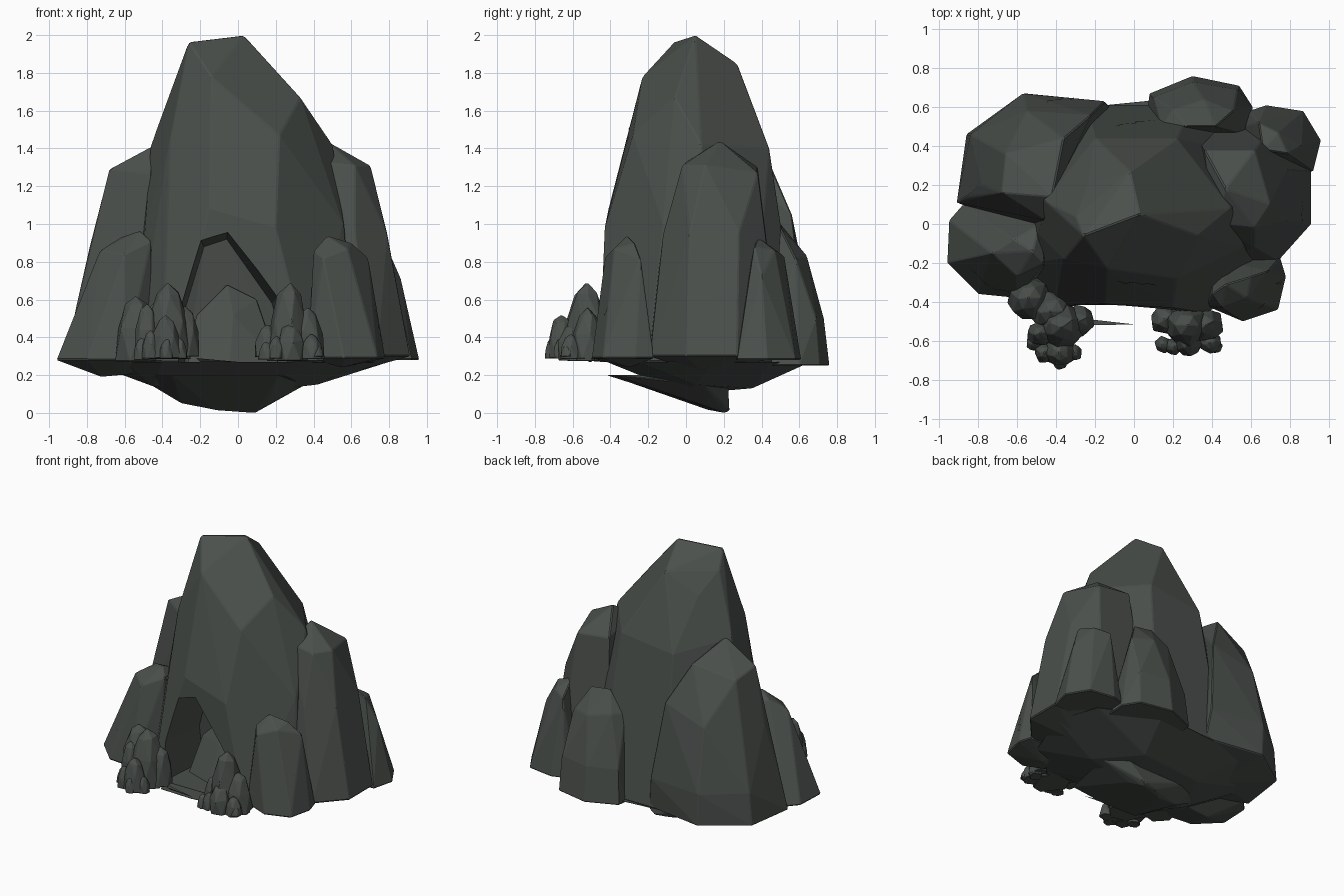
import bpy, bmesh, math, random
from mathutils import Vector
from mathutils.bvhtree import BVHTree

random.seed(4)

STONE = bpy.data.materials.new("dark green grey stone")
STONE.diffuse_color = (0.070, 0.080, 0.072, 1)
rocks = []


def hull(name, pts, bevel=0.006):
    """Faceted boulder: convex hull of a few corner points, edges lightly worn."""
    bm = bmesh.new()
    for p in pts:
        bm.verts.new(p)
    res = bmesh.ops.convex_hull(bm, input=bm.verts)
    junk = [v for v in res["geom_interior"] if isinstance(v, bmesh.types.BMVert)]
    bmesh.ops.delete(bm, geom=junk, context='VERTS')
    bmesh.ops.dissolve_limit(bm, angle_limit=math.radians(4), verts=bm.verts, edges=bm.edges)
    bmesh.ops.recalc_face_normals(bm, faces=bm.faces)
    me = bpy.data.meshes.new(name)
    bm.to_mesh(me)
    bm.free()
    ob = bpy.data.objects.new(name, me)
    bpy.context.collection.objects.link(ob)
    me.materials.append(STONE)
    if bevel:
        b = ob.modifiers.new("worn edges", 'BEVEL')
        b.width, b.segments, b.limit_method = bevel, 1, 'ANGLE'
        b.angle_limit = math.radians(15)
    rocks.append(ob)
    return ob


def ring(z, *xy):
    return [(x, y, z) for x, y in xy]


# tall central spire
spire = hull("central_spire", [
    (-0.26, -0.06, 1.965), (0.03, 0.05, 2.0), (-0.30, 0.04, 1.84), (-0.24, 0.2, 1.70), (-0.02, 0.27, 1.85),
    (-0.14, -0.23, 1.78), (0.33, -0.06, 1.67), (0.22, -0.28, 1.47), (-0.36, -0.18, 1.45),
    (-0.46, 0.12, 1.42), (0.50, 0.08, 1.42), (0.22, 0.44, 1.40), (-0.2, 0.44, 1.35),
    (-0.36, -0.27, 1.07), (-0.15, -0.41, 1.08), (-0.49, -0.05, 1.0), (0.2, -0.43, 0.98), (0.56, -0.12, 1.0)]
    + ring(0.27, (-0.55, -0.2), (-0.4, -0.42), (0.38, -0.46), (0.62, -0.2),
           (0.65, 0.35), (0.3, 0.61), (-0.25, 0.61), (-0.6, 0.3)))

# cave opening cut into the front of the spire
cutter = hull("cave_cutter", ring(0.2, (-0.34, -0.7), (0.33, -0.7), (0.28, 0.0), (-0.28, 0.0)) + [
    (-0.31, -0.7, 0.6), (-0.21, -0.7, 0.94), (-0.05, -0.7, 0.985), (0.23, -0.7, 0.63),
    (-0.06, -0.08, 0.92), (-0.18, -0.08, 0.88), (0.18, -0.05, 0.58), (-0.28, -0.05, 0.55)], 0)
rocks.remove(cutter)
cutter.hide_render = True
cutter.display_type = 'WIRE'
cut = spire.modifiers.new("cave", 'BOOLEAN')
cut.operation, cut.object, cut.solver = 'DIFFERENCE', cutter, 'EXACT'

# low boulder lying inside the cave
hull("cave_back_boulder", [(-0.06, -0.08, 0.68), (0.10, -0.08, 0.6), (-0.22, -0.1, 0.52),
     (-0.03, -0.18, 0.52), (0.02, 0.1, 0.62)]
     + ring(0.25, (-0.27, -0.2), (-0.05, -0.28), (0.22, -0.2), (0.2, 0.1), (-0.25, 0.1)))

# tall shoulder at the back left
hull("back_left_shoulder", [
    (-0.42, 0.14, 1.43), (-0.68, 0.16, 1.29), (-0.66, 0.36, 1.25), (-0.36, 0.44, 1.33),
    (-0.46, 0.02, 1.27), (-0.22, 0.56, 1.05), (-0.55, 0.58, 0.95), (-0.78, 0.2, 0.9)]
    + ring(0.5, (-0.87, 0.14), (-0.84, 0.46), (-0.57, 0.67), (-0.15, 0.63), (-0.5, -0.04))
    + ring(0.27, (-0.91, 0.11), (-0.86, 0.46), (-0.56, 0.67), (-0.12, 0.6), (-0.5, -0.05))
    + [(-0.5, 0.3, 0.2)])

# tall shoulder on the right
hull("right_shoulder", [
    (0.47, 0.18, 1.44), (0.70, 0.10, 1.31), (0.62, 0.38, 1.27), (0.36, 0.38, 1.30),
    (0.41, 0.0, 1.33), (0.62, -0.02, 1.31)]
    + ring(0.95, (0.79, 0.02), (0.79, 0.28), (0.62, -0.12), (0.6, 0.42))
    + ring(0.3, (0.91, 0.0), (0.91, 0.27), (0.74, -0.19), (0.45, -0.2), (0.7, 0.5), (0.3, 0.5))
    + [(0.55, 0.1, 0.2)])

# lower buttress boulders around the base
hull("front_left_buttress", [
    (-0.52, -0.14, 0.965), (-0.46, -0.2, 0.91), (-0.62, -0.08, 0.93), (-0.73, -0.15, 0.86),
    (-0.6, -0.27, 0.84), (-0.48, 0.0, 0.9), (-0.85, -0.1, 0.56)]
    + ring(0.28, (-0.95, 0.02), (-0.96, -0.2), (-0.8, -0.36), (-0.6, -0.38), (-0.46, -0.24), (-0.88, 0.1), (-0.45, 0.05))
    + [(-0.72, -0.1, 0.19), (-0.5, -0.1, 0.21)])
hull("front_right_buttress", [
    (0.47, -0.31, 0.94), (0.60, -0.27, 0.90), (0.58, -0.38, 0.87), (0.40, -0.36, 0.86),
    (0.69, -0.24, 0.82), (0.45, -0.43, 0.82)]
    + ring(0.29, (0.37, -0.42), (0.56, -0.5), (0.74, -0.44), (0.78, -0.27), (0.75, -0.17), (0.4, -0.18))
    + [(0.55, -0.3, 0.24)])
hull("back_buttress", [
    (0.27, 0.5, 1.0), (0.42, 0.5, 0.98), (0.2, 0.59, 0.86), (0.36, 0.64, 0.83), (0.51, 0.58, 0.82), (0.14, 0.5, 0.85)]
    + ring(0.5, (0.1, 0.65), (0.3, 0.73), (0.53, 0.69))
    + ring(0.25, (0.07, 0.6), (0.08, 0.67), (0.3, 0.76), (0.54, 0.71), (0.61, 0.6), (0.6, 0.45), (0.1, 0.45)))
hull("back_right_buttress", [
    (0.66, 0.38, 0.93), (0.74, 0.47, 0.86), (0.79, 0.36, 0.88), (0.64, 0.52, 0.83), (0.86, 0.40, 0.72)]
    + ring(0.28, (0.55, 0.5), (0.59, 0.58), (0.68, 0.61), (0.87, 0.58), (0.96, 0.43), (0.92, 0.27), (0.55, 0.25)))

# shallow overhanging underside, and the keel of broken rock below the cave
hull("underside_slab", ring(0.27, (-0.6, -0.3), (-0.4, -0.42), (0.0, -0.40), (0.4, -0.42), (0.65, -0.25),
     (0.8, 0.15), (0.7, 0.45), (0.3, 0.66), (-0.5, 0.58), (-0.8, 0.3))
     + [(-0.3, 0.3, 0.13), (0.2, 0.35, 0.13), (0.42, 0.05, 0.15), (-0.45, -0.05, 0.14), (0.0, 0.0, 0.10)])
hull("underside_keel", ring(0.2, (-0.35, -0.41), (-0.1, -0.42), (0.22, -0.38), (-0.55, 0.0), (0.3, 0.22), (-0.4, 0.2))
     + [(-0.3, 0.08, 0.05), (-0.12, 0.12, 0.015), (-0.02, 0.2, 0.008), (0.09, 0.2, 0.0),
        (0.10, 0.23, 0.01), (0.15, 0.12, 0.04), (0.36, 0.1, 0.15), (-0.1, -0.12, 0.10)])
hull("threshold_sliver", [(-0.22, -0.52, 0.29), (0.0, -0.515, 0.27), (-0.22, -0.49, 0.29), (-0.2, -0.5, 0.27)], 0)


# clusters of small stones either side of the cave
def pebble(name, x, y, r, top):
    a0 = random.random()
    base = 0.28 + random.uniform(-0.01, 0.02)
    pts = [(x + random.uniform(-.1, .1) * r, y, top)]
    h = top - base
    for f, k in ((0, 1.0), (0.5, 0.88), (0.85, 0.52)):
        for i in range(6):
            a = a0 + f + i * math.tau / 6
            q = r * k * random.uniform(0.9, 1.08)
            pts.append((x + q * math.cos(a), y + q * math.sin(a), base + h * f * random.uniform(.94, 1.04)))
    hull(name, pts, 0.003)


left = [(-0.54, -0.38, .12, .62), (-0.37, -0.53, .125, .69), (-0.28, -0.50, .085, .57),
        (-0.48, -0.56, .07, .58), (-0.38, -0.66, .085, .52), (-0.46, -0.66, .055, .44),
        (-0.51, -0.61, .045, .40), (-0.31, -0.66, .045, .40), (-0.38, -0.71, .04, .40), (-0.42, -0.45, .12, .6)]
right = [(0.27, -0.52, .115, .69), (0.37, -0.52, .09, .56), (0.16, -0.49, .08, .47),
         (0.28, -0.60, .085, .48), (0.39, -0.61, .06, .42), (0.15, -0.62, .045, .38),
         (0.20, -0.63, .045, .41), (0.42, -0.63, .035, .36), (0.41, -0.53, .05, .42), (0.26, -0.44, .10, .5)]
for side, stones in (("left", left), ("right", right)):
    for i, s in enumerate(stones):
        pebble(f"{side}_small_stone_{i + 1}", *s)

# hairline cracks, thin ribbons laid on the rock faces
dg = bpy.context.evaluated_depsgraph_get()
trees = [BVHTree.FromObject(o, dg) for o in rocks]


def crack(name, start, end, view, width=0.012):
    start, end, view = Vector(start), Vector(end), Vector(view).normalized()
    side = (end - start).cross(view).normalized()
    n, rows = 9, []
    for i in range(n):
        t = i / (n - 1)
        c = start.lerp(end, t) + side * random.uniform(-0.022, 0.022)
        w = width * math.sin(math.pi * (0.04 + 0.92 * t)) * random.uniform(0.5, 1)
        row = []
        for s in (-1, 1):
            o = c + side * w * s / 2 - view * 3
            hits = [h for h in (tr.ray_cast(o, view) for tr in trees) if h[0]]
            if hits:
                row.append(min(hits, key=lambda h: h[3])[0] - view * 0.004)
        if len(row) == 2:
            rows.append(row)
    me = bpy.data.meshes.new(name)
    me.from_pydata([p for r in rows for p in r], [],
                   [(2 * i, 2 * i + 1, 2 * i + 3, 2 * i + 2) for i in range(len(rows) - 1)
                    if (rows[i][0] - rows[i + 1][0]).length < 0.12])
    me.materials.append(STONE)
    bpy.context.collection.objects.link(bpy.data.objects.new(name, me))


F, R, B = (0, 1, 0), (-1, 0, 0), (0, -1, 0)
crack("crack_spire_front", (-0.09, 0, 1.55), (0.12, 0, 1.41), F, 0.025)
crack("crack_left_buttress", (-0.84, 0, 0.49), (-0.6, 0, 0.47), F)
crack("crack_right_buttress", (0.62, 0, 0.53), (0.73, 0, 0.56), F)
crack("crack_buttress_side", (0, -0.32, 0.56), (0, -0.28, 0.36), R)
crack("crack_shoulder_side", (0, -0.02, 0.57), (0, 0.12, 0.57), R)
crack("crack_spire_back", (-0.1, 0, 1.0), (0.1, 0, 0.8), B, 0.02)
crack("crack_shoulder_back", (-0.45, 0, 0.75), (-0.3, 0, 0.5), B)
